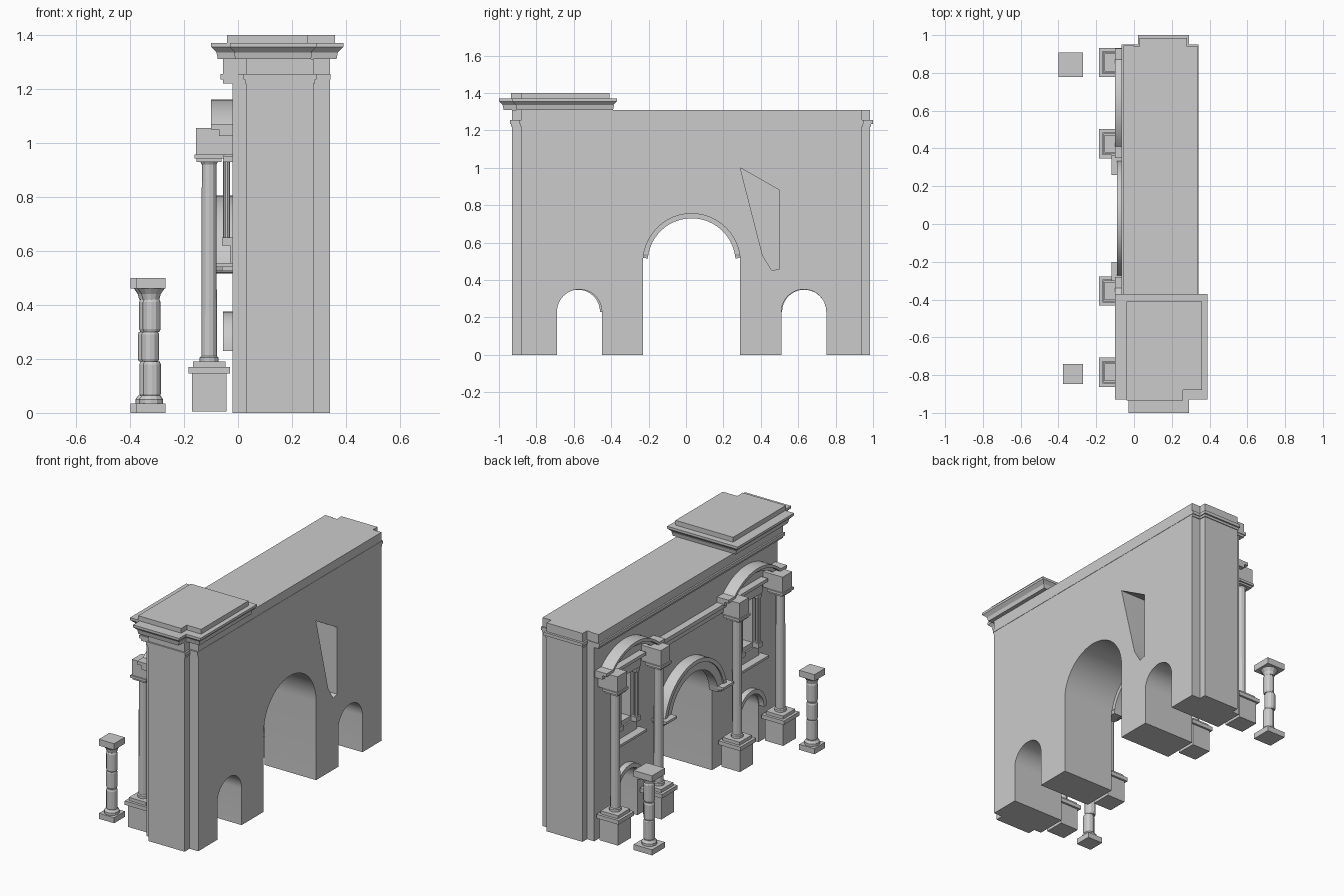
import bpy, bmesh, math
from mathutils import Matrix, Vector

cube = bpy.data.objects.get("Cube")
if cube:
    bpy.data.objects.remove(cube, do_unlink=True)

stone = bpy.data.materials.new("grey_stone")
stone.use_nodes = True
GREY = (0.6, 0.6, 0.6, 1)
stone.diffuse_color = GREY
stone.node_tree.nodes["Principled BSDF"].inputs["Base Color"].default_value = GREY

MID = 0.035                      # centre line of the facade along y
FACE = -0.02                     # facade plane
BAYS = (0.64, 2 * MID - 0.64)    # centres of the side bays


def finish(bm, name, smooth=False):
    bmesh.ops.recalc_face_normals(bm, faces=bm.faces)
    mesh = bpy.data.meshes.new(name)
    bm.to_mesh(mesh)
    bm.free()
    mesh.materials.append(stone)
    obj = bpy.data.objects.new(name, mesh)
    bpy.context.collection.objects.link(obj)
    if smooth:
        bpy.ops.object.select_all(action='DESELECT')
        obj.select_set(True)
        bpy.context.view_layer.objects.active = obj
        bpy.ops.object.shade_smooth_by_angle(angle=math.radians(35))
    return obj


def add_box(bm, x0, x1, y0, y1, z0, z1, flare=0):
    """Box whose top edges may flare outwards."""
    low = [(x0, y0), (x1, y0), (x1, y1), (x0, y1)]
    f = flare
    top = [(x0 - f, y0 - f), (x1 + f, y0 - f), (x1 + f, y1 + f), (x0 - f, y1 + f)]
    a = [bm.verts.new((x, y, z0)) for x, y in low]
    b = [bm.verts.new((x, y, z1)) for x, y in top]
    bm.faces.new(a)
    bm.faces.new(b)
    for i in range(4):
        j = (i + 1) % 4
        bm.faces.new((a[i], a[j], b[j], b[i]))


def boxes(name, specs):
    bm = bmesh.new()
    for spec in specs:
        add_box(bm, *spec)
    return finish(bm, name)


def prism(name, outline, x0, x1, smooth=False):
    """Extrude a (y, z) outline along x."""
    bm = bmesh.new()
    face = bm.faces.new([bm.verts.new((x0, y, z)) for y, z in outline])
    out = bmesh.ops.extrude_face_region(bm, geom=[face])
    moved = [v for v in out["geom"] if isinstance(v, bmesh.types.BMVert)]
    bmesh.ops.translate(bm, verts=moved, vec=(x1 - x0, 0, 0))
    return finish(bm, name, smooth)


def arc(cy, cz, r, start=0, end=180, steps=24):
    angles = [math.radians(start + (end - start) * i / steps) for i in range(steps + 1)]
    return [(cy + r * math.cos(a), cz + r * math.sin(a)) for a in angles]


def lathe(bm, profile, cx, cy, sides):
    """Turn an (r, z) profile around a vertical axis."""
    rings = [[bm.verts.new((cx + r * math.cos(math.tau * k / sides),
                            cy + r * math.sin(math.tau * k / sides), z))
              for k in range(sides)] for r, z in profile]
    bm.faces.new(rings[0])
    bm.faces.new(rings[-1])
    for a, b in zip(rings, rings[1:]):
        for k in range(sides):
            j = (k + 1) % sides
            bm.faces.new((a[k], a[j], b[j], b[k]))


def cut(target, cutter):
    mod = target.modifiers.new("cut", 'BOOLEAN')
    mod.object = cutter
    mod.solver = 'EXACT'
    bpy.ops.object.select_all(action='DESELECT')
    bpy.context.view_layer.objects.active = target
    target.select_set(True)
    bpy.ops.object.modifier_apply(modifier=mod.name)
    bpy.data.objects.remove(cutter, do_unlink=True)


# Wall with three arched passages
outline = [(-0.88, 1.31), (-0.88, 0)]
for cy, cz, r in ((-0.57, 0.23, 0.12), (0.03, 0.495, 0.26), (0.63, 0.23, 0.12)):
    outline += [(cy - r, 0)] + arc(cy, cz, r, 180, 0) + [(cy + r, 0)]
outline += [(0.94, 0), (0.94, 1.31)]
wall = prism("wall", outline, FACE, 0.34)

# Broken opening on the rear face, and window niches on the facade
hole = [(0.29, 1.0), (0.5, 0.88), (0.5, 0.46), (0.46, 0.45), (0.41, 0.53)]
cut(wall, prism("breach_cutter", hole, 0.0, 0.5))
for cy in BAYS:
    cut(wall, boxes("niche_cutter", [(-0.1, 0.05, cy - 0.06, cy + 0.06, 0.65, 0.95)]))
bpy.context.view_layer.objects.active = wall
wall.select_set(True)
bpy.ops.object.shade_smooth_by_angle(angle=math.radians(30))

# End pilasters
boxes("end_pilasters", [(0.03, 0.28, -0.93, -0.87, 0, 1.31),
                        (0.03, 0.28, 0.93, 0.985, 0, 1.31)])

# Entablature along the wall top
boxes("entablature", [
    (-0.055, 0, -0.885, 0.945, 1.25, 1.31),
    (-0.055, 0.34, -0.885, 0.945, 1.22, 1.235),
    (-0.065, 0.342, -0.89, 0.95, 1.235, 1.255),
    (0.025, 0.285, -0.935, 0.99, 1.22, 1.235),
    (0.02, 0.29, -0.94, 1.0, 1.235, 1.255)])

# Surviving corner of the attic cornice
boxes("attic_cornice", [
    (-0.075, 0.365, -0.905, -0.39, 1.31, 1.335, 0.005),
    (-0.08, 0.37, -0.91, -0.39, 1.335, 1.355, 0.02),
    (-0.1, 0.39, -0.93, -0.37, 1.355, 1.37),
    (-0.01, 0.27, -0.975, -0.9, 1.31, 1.335, 0.005),
    (-0.01, 0.27, -0.98, -0.9, 1.335, 1.355, 0.02),
    (-0.03, 0.29, -1.0, -0.9, 1.355, 1.37),
    (-0.04, 0.36, -0.88, -0.41, 1.37, 1.4),
    (-0.04, 0.26, -0.935, -0.87, 1.37, 1.4)])

# Main archivolt and imposts
prism("main_archivolt", arc(0.03, 0.495, 0.3, 5, 175) + arc(0.03, 0.495, 0.235, 175, 5),
      -0.08, FACE, True)
prism("main_archivolt_rim", arc(0.03, 0.495, 0.31, 5, 175) + arc(0.03, 0.495, 0.285, 175, 5),
      -0.09, FACE, True)
for side in (1, -1):
    ys = sorted((0.03 + side * 0.235, 0.03 + side * 0.33))
    boxes("impost", [(-0.1, FACE, ys[0], ys[1], 0.525, 0.54, 0.005),
                     (-0.12, FACE, ys[0] - 0.005, ys[1] + 0.005, 0.54, 0.555)])

# Side archivolts, windows and curved pediments
for cy in BAYS:
    door = cy - 0.008
    prism("side_archivolt", arc(door, 0.23, 0.145) + arc(door, 0.23, 0.118, 180, 0),
          -0.055, FACE, True)
    boxes("window_sill", [(-0.06, FACE, cy - 0.13, cy + 0.13, 0.525, 0.54),
                          (-0.08, FACE, cy - 0.14, cy + 0.14, 0.54, 0.555),
                          (-0.03, FACE, cy - 0.11, cy + 0.11, 0.555, 0.62)])
    boxes("window_head", [(-0.05, FACE, cy - 0.12, cy + 0.12, 0.95, 1.01),
                          (-0.065, FACE, cy - 0.15, cy + 0.15, 1.01, 1.03)])
    for side in (1, -1):
        py = cy + side * 0.085
        boxes("window_post_blocks", [
            (-0.06, FACE, py - 0.022, py + 0.022, 0.62, 0.65),
            (-0.055, FACE, py - 0.02, py + 0.02, 0.93, 0.95)])
        bm = bmesh.new()
        lathe(bm, [(0.013, 0.65), (0.013, 0.93)], -0.042, py, 10)
        finish(bm, "window_colonette", True)
    w, rise = 0.23, 0.09
    r = (w * w + rise * rise) / (2 * rise)
    half = math.degrees(math.asin(w / r))
    band = [(0.29, 1.07)] + arc(0, 1.16 - r, r, 90 - half, 90 + half) + [(-0.29, 1.07)]
    for name, drop, x in (("curved_pediment", 0.02, -0.1), ("pediment_band", 0.045, -0.07)):
        shape = [(cy + y, z) for y, z in band] + [(cy + y, z - drop) for y, z in reversed(band)]
        prism(name, shape, x, FACE, True)

# Straight cornice over the central bay
boxes("central_cornice", [(-0.045, FACE, -0.32, 0.39, 0.97, 1.01),
                          (-0.065, FACE, -0.32, 0.39, 1.01, 1.035)])

# Engaged columns on pedestals
CX = -0.107
for cy in (0.855, 0.425, 2 * MID - 0.425, 2 * MID - 0.855):
    def block(half, z0, z1, flare=0):
        return (CX - half, CX + half, cy - half, cy + half, z0, z1, flare)
    boxes("pedestal", [block(0.064, 0.005, 0.145), block(0.077, 0.145, 0.17),
                       block(0.06, 0.17, 0.19)])
    bm = bmesh.new()
    lathe(bm, [(0.035, 0.19), (0.035, 0.205), (0.029, 0.21), (0.027, 0.92), (0.036, 0.935)],
          CX, cy, 12)
    finish(bm, "column")
    boxes("column_capital", [block(0.046, 0.93, 0.942), block(0.055, 0.942, 0.957)])
    boxes("column_entablature", [(-0.155, FACE, cy - 0.047, cy + 0.047, 0.957, 1.055)])

# Free-standing weathered columns with shifted drums
for cx, cy, half in ((-0.335, 0.843, 0.064), (-0.322, -0.793, 0.053)):
    bm = bmesh.new()
    add_box(bm, cx - half, cx + half, cy - half, cy + half, 0, 0.035)
    add_box(bm, cx - half, cx + half, cy - half, cy + half, 0.46, 0.5)
    lathe(bm, [(0.045, 0.035), (0.045, 0.05), (0.034, 0.065)], cx, cy, 12)
    for z0, z1, dx in ((0.06, 0.19, 0.003), (0.19, 0.3, -0.003), (0.3, 0.42, 0.002)):
        lathe(bm, [(0.029, z0), (0.033, z0 + 0.01), (0.033, z1 - 0.01), (0.029, z1)],
              cx + dx, cy - dx, 12)
    lathe(bm, [(0.031, 0.42), (0.036, 0.44), (0.05, 0.46)], cx, cy, 12)
    finish(bm, "ruined_column")
